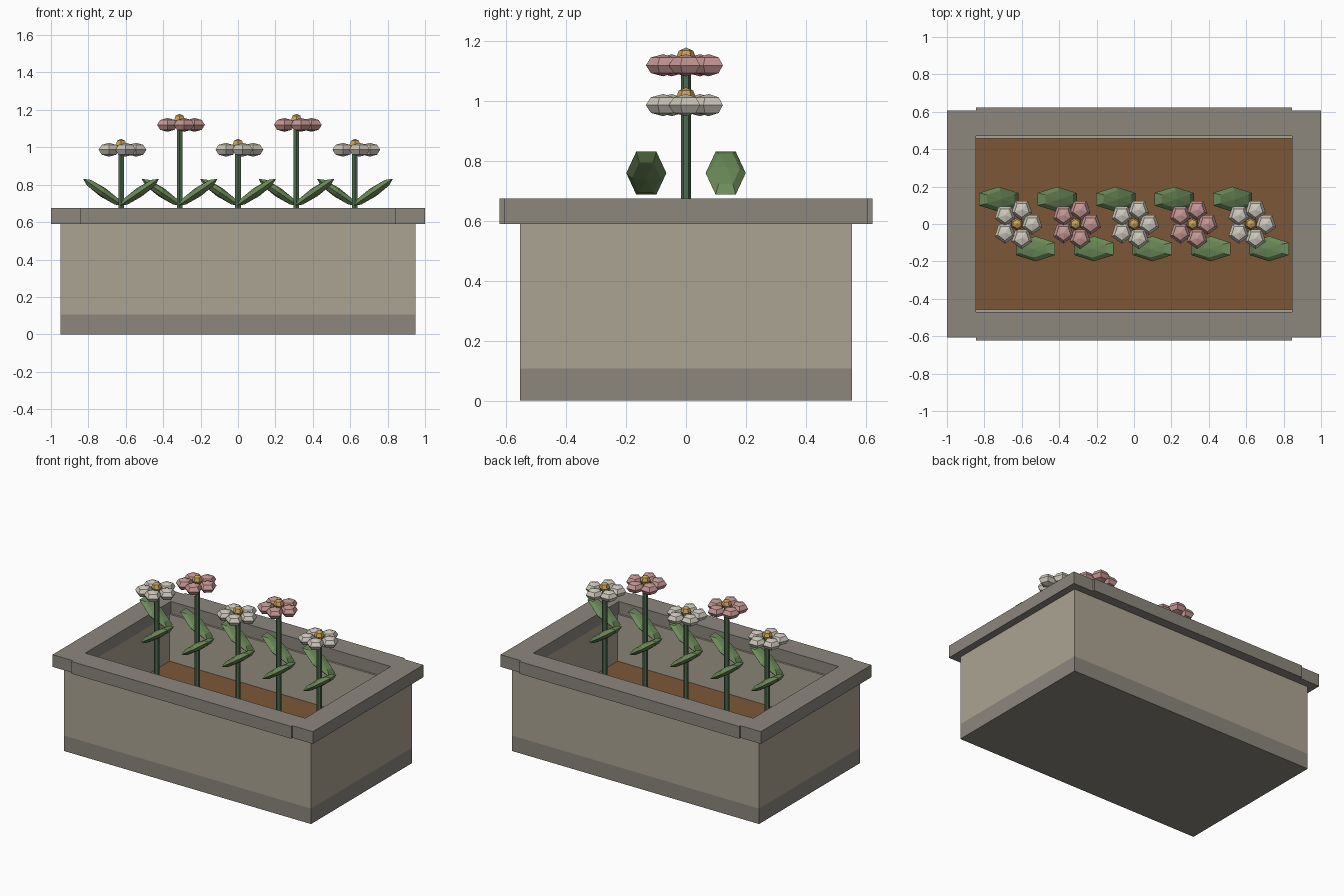
import bpy, bmesh
from math import cos, sin, pi, radians
from mathutils import Matrix

if "Cube" in bpy.data.objects:
    bpy.data.objects.remove(bpy.data.objects["Cube"])


def mat(name, r, g, b):
    m = bpy.data.materials.new(name)
    m.diffuse_color = tuple((c / 255) ** 2.2 for c in (r, g, b)) + (1,)
    m.use_nodes = True
    m.node_tree.nodes["Principled BSDF"].inputs["Base Color"].default_value = m.diffuse_color
    return m


STONE = mat("stone", 170, 162, 145)
TRIM = mat("trim", 139, 134, 125)
SOIL = mat("soil", 122, 88, 58)
STEM = mat("stem_green", 78, 108, 80)
LEAF = mat("leaf_green", 108, 138, 90)
WHITE = mat("white_petal", 205, 200, 188)
PINK = mat("pink_petal", 196, 150, 147)
YELLOW = mat("yellow_centre", 200, 160, 90)


def finish(bm, name, material):
    me = bpy.data.meshes.new(name)
    bm.to_mesh(me)
    bm.free()
    me.materials.append(material)
    ob = bpy.data.objects.new(name, me)
    bpy.context.collection.objects.link(ob)
    return ob


def boxes(name, material, *ranges):
    bm = bmesh.new()
    for x0, x1, y0, y1, z0, z1 in ranges:
        bmesh.ops.create_cube(bm, size=1, matrix=Matrix.Translation(
            ((x0 + x1) / 2, (y0 + y1) / 2, (z0 + z1) / 2))
            @ Matrix.Diagonal((x1 - x0, y1 - y0, z1 - z0, 1)))
    return finish(bm, name, material)


def blob(bm, segments, loc, scale, spin=0, tilt=0):
    bmesh.ops.create_uvsphere(bm, u_segments=segments, v_segments=4, radius=1,
        matrix=Matrix.Translation(loc) @ Matrix.Rotation(tilt, 4, 'Y')
        @ Matrix.Diagonal((*scale, 1)) @ Matrix.Rotation(spin, 4, 'Z'))


# Planter box: base slab, four walls, soil
boxes("base", TRIM, (-.95, .95, -.555, .555, 0, .107))
for s, side in ((-1, "front"), (1, "back")):
    y0, y1 = sorted((s * .457, s * .555))
    boxes(side + "_wall", STONE, (-.95, .95, y0, y1, .107, .59))
    y0, y1 = sorted((s * .47, s * .622))
    boxes(side + "_rim", TRIM, (-.845, .845, y0, y1, .59, .675))
for s, side in ((-1, "left"), (1, "right")):
    x0, x1 = sorted((s * .845, s * .95))
    boxes(side + "_wall", STONE, (x0, x1, -.457, .457, .107, .59))
    x0, x1 = sorted((s * .845, s))
    boxes(side + "_rim", TRIM, (x0, x1, -.607, .607, .59, .675))
boxes("soil", SOIL, (-.845, .845, -.457, .457, .107, .265))

# Five flowers, alternating short white and tall pink
for i in range(5):
    x = (i - 2) * .3125
    z, colour = (1.12, PINK) if i % 2 else (.987, WHITE)

    bm = bmesh.new()
    bmesh.ops.create_cone(bm, cap_ends=True, segments=6, radius1=.017, radius2=.017,
        depth=z - .265, matrix=Matrix.Translation((x, 0, (z + .265) / 2)))
    finish(bm, f"stem_{i + 1}", STEM)

    bm = bmesh.new()
    for k in range(5):
        a = k * 2 * pi / 5
        blob(bm, 5, (x + .08 * cos(a), .08 * sin(a), z), (.058, .058, .037), pi)
    finish(bm, f"petals_{i + 1}", colour)

    bm = bmesh.new()
    blob(bm, 6, (x, 0, z + .024), (.034, .034, .035))
    finish(bm, f"flower_centre_{i + 1}", YELLOW)

    # One leaf rising to each side
    bm = bmesh.new()
    for s in (-1, 1):
        blob(bm, 6, (x + s * .098, -s * .1325, .76), (.147, .067, .026), 0, -s * radians(34.4))
    finish(bm, f"leaves_{i + 1}", LEAF)
